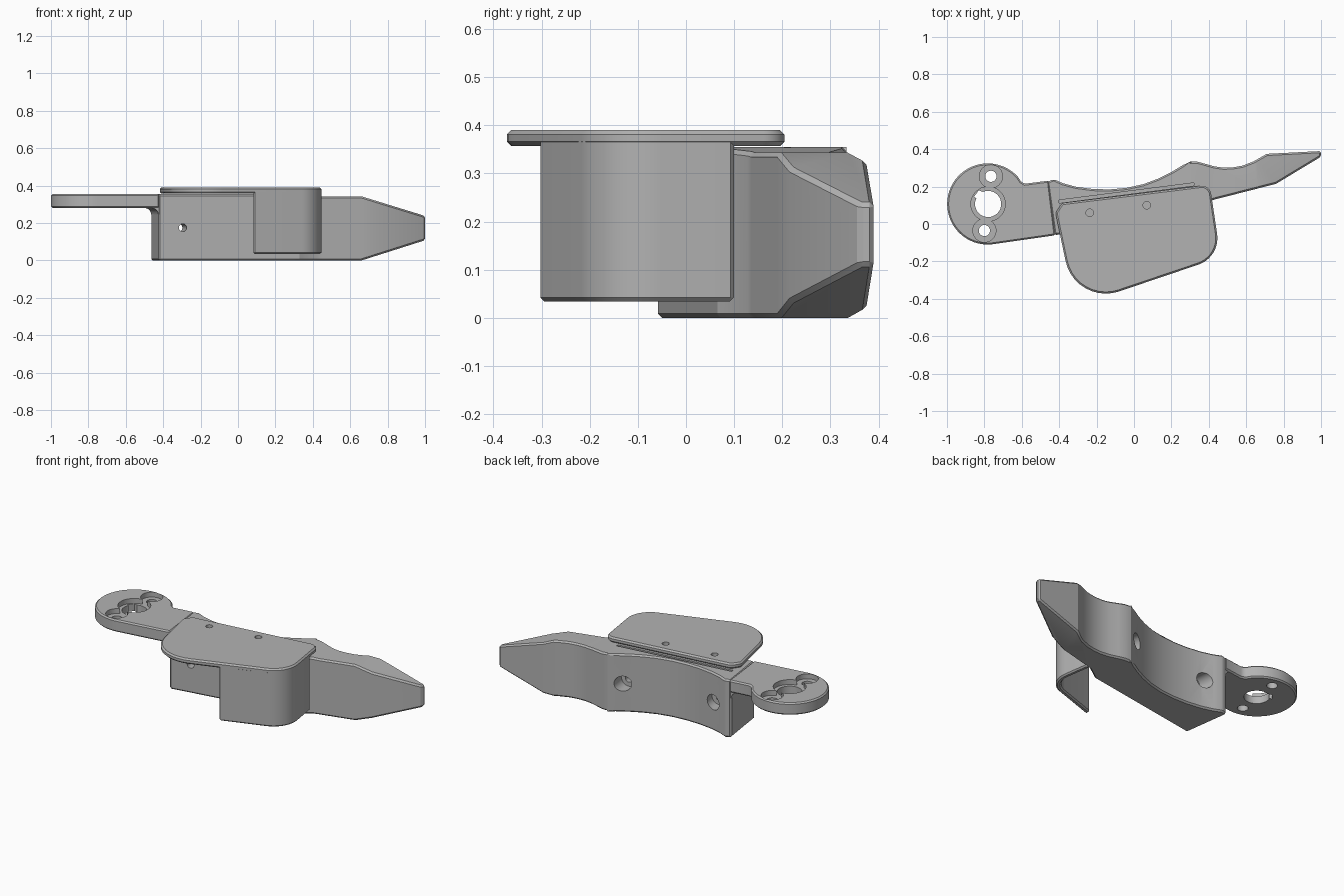
import bpy, bmesh, math
from mathutils import Vector, Matrix

if "Cube" in bpy.data.objects:
    bpy.data.objects.remove(bpy.data.objects["Cube"])

grey = bpy.data.materials.new("plain grey")
grey.use_nodes = True
colour = (0.45, 0.45, 0.45, 1)
grey.diffuse_color = colour
grey.node_tree.nodes["Principled BSDF"].inputs["Base Color"].default_value = colour


def rounded(corners, steps=10):
    """Polygon from (x, y, radius) corners, each replaced by an arc."""
    out = []
    for i, (x, y, r) in enumerate(corners):
        p = Vector((x, y))
        if not r:
            out.append(p)
            continue
        a = (Vector(corners[i - 1][:2]) - p).normalized()
        b = (Vector(corners[(i + 1) % len(corners)][:2]) - p).normalized()
        half = a.angle(b) / 2
        centre = p + (a + b).normalized() * r / math.sin(half)
        start = p + a * r / math.tan(half) - centre
        sweep = start.angle_signed(p + b * r / math.tan(half) - centre)
        for k in range(steps + 1):
            out.append(centre + Matrix.Rotation(-sweep * k / steps, 2) @ start)
    return out


def prism(name, outline, z0, z1, cuts=(), shape=None, bevel=0.0):
    """Extruded outline, optionally sliced in x, reshaped and bevelled."""
    bm = bmesh.new()
    face = bm.faces.new([bm.verts.new((p[0], p[1], z0)) for p in outline])
    top = bmesh.ops.extrude_face_region(bm, geom=[face])["geom"]
    for v in top:
        if isinstance(v, bmesh.types.BMVert):
            v.co.z = z1
    for x in cuts:
        bmesh.ops.bisect_plane(bm, geom=bm.verts[:] + bm.edges[:] + bm.faces[:],
                               plane_co=(x, 0, 0), plane_no=(1, 0, 0))
    if shape:
        for v in bm.verts:
            v.co.z = shape(v.co.x, v.co.z > (z0 + z1) / 2)
    bmesh.ops.recalc_face_normals(bm, faces=bm.faces)
    mesh = bpy.data.meshes.new(name)
    bm.to_mesh(mesh)
    bm.free()
    mesh.materials.append(grey)
    ob = bpy.data.objects.new(name, mesh)
    bpy.context.collection.objects.link(ob)
    if bevel:
        mod = ob.modifiers.new("edge", "BEVEL")
        mod.width = bevel
        mod.segments = 1
        mod.limit_method = "ANGLE"
        mod.angle_limit = math.radians(40)
        apply(ob, mod)
    return ob


def apply(ob, mod):
    bpy.ops.object.select_all(action="DESELECT")
    bpy.context.view_layer.objects.active = ob
    ob.select_set(True)
    bpy.ops.object.modifier_apply(modifier=mod.name)


def circle(x, y, r, n=32):
    return [(x + r * math.cos(math.tau * k / n), y + r * math.sin(math.tau * k / n))
            for k in range(n)]


def cut(ob, cutter):
    cutter.hide_render = True
    mod = ob.modifiers.new("cut", "BOOLEAN")
    mod.operation = "DIFFERENCE"
    mod.solver = "EXACT"
    mod.object = cutter
    apply(ob, mod)
    bpy.data.objects.remove(cutter)


def drill(ob, x, y, r, z0, z1):
    cut(ob, prism("cutter", circle(x, y, r), z0, z1))


def drill_along(ob, start, end, r):
    a, b = Vector(start), Vector(end)
    cutter = prism("cutter", circle(0, 0, r), 0, (b - a).length)
    cutter.matrix_world = Matrix.Translation(a) @ (b - a).to_track_quat("Z", "Y").to_matrix().to_4x4()
    bpy.context.view_layer.update()
    cut(ob, cutter)


# Main arm: curved back, straight front, tapering to a flat tip
TOP, STEP, TIP = 0.355, 0.343, 0.66
arm_outline = [
    (-0.425, -0.06), (0.33, 0.065), (0.42, 0.128), (0.76, 0.215), (1, 0.36), (1, 0.39),
    (0.71, 0.375), (0.64, 0.335), (0.58, 0.312), (0.53, 0.303), (0.48, 0.301),
    (0.43, 0.308), (0.38, 0.322), (0.34, 0.333), (0.3, 0.333), (0.26, 0.314),
    (0.2, 0.278), (0.13, 0.243), (0.05, 0.213), (-0.04, 0.193), (-0.13, 0.185),
    (-0.22, 0.187), (-0.31, 0.199), (-0.38, 0.218), (-0.43, 0.24), (-0.465, 0.225)]


def arm_height(x, upper):
    taper = max(0, (x - TIP) / (1 - TIP))
    if not upper:
        return 0.108 * taper
    slope = min(1, max(0, (x - 0.3) / 0.15))
    return TOP - (TOP - STEP) * slope - 0.105 * taper


arm = prism("arm", arm_outline, 0, TOP, (0.3, 0.45, TIP), arm_height, 0.009)

# Bolt holes through the arm, counterbored from the back
axis = Vector((-0.137, 1, 0)).normalized()
for x, y, depth in ((-0.328, 0.2, 0.07), (0.225, 0.29, 0.07)):
    back = Vector((x, y, 0.175))
    drill_along(arm, back - axis * 0.4, back + axis * 0.1, 0.021)
    drill_along(arm, back - axis * depth, back + axis * 0.1, 0.046)

# Narrow groove beside the cover
cut(arm, prism("cutter", [(-0.4, 0.112), (0.32, 0.205), (0.32, 0.22), (-0.4, 0.128)], 0.325, 0.4))

# Round mounting plate with a neck into the arm
cx, cy, radius = -0.782, 0.107, 0.217
rim = [(cx + radius * math.cos(t), cy + radius * math.sin(t))
       for t in (math.radians(42 + 238 * k / 40) for k in range(41))]
plate = prism("mounting_plate", rim + [(-0.42, -0.06), (-0.455, 0.232), (-0.585, 0.215), (-0.605, 0.228)],
              0.28, TOP, bevel=0.008)
for x, y, hole, recess in ((-0.78, 0.107, 0.07, 0.092), (-0.765, 0.255, 0.03, 0.062),
                           (-0.8, -0.035, 0.03, 0.062)):
    drill(plate, x, y, recess, 0.325, 0.4)
    drill(plate, x, y, hole, 0.2, 0.4)
cut(plate, prism("cutter", [(-0.855, 0.145), (-0.82, 0.125), (-0.79, 0.165), (-0.83, 0.18)], 0.2, 0.4))

# Concave fillet under the plate where it meets the arm
size = 0.035
profile = [(0.01, 0.01), (0.01, -size)] + [
    (-size + size * math.cos(t), -size + size * math.sin(t))
    for t in (math.pi / 2 * k / 6 for k in range(7))] + [(-size, 0.01)]
fillet = prism("plate_fillet", profile, 0, 0.28)
side = Vector((1, 0.137, 0)).normalized()
fillet.matrix_world = Matrix((
    (side.x, 0, axis.x, -0.426), (side.y, 0, axis.y, -0.055), (0, 1, 0, 0.28), (0, 0, 0, 1)))

# Flat cover on top
cover = prism("cover", rounded([(-0.315, -0.44, 0.22), (0.463, -0.177, 0.15), (0.405, 0.21, 0.05),
                                (-0.385, 0.112, 0), (-0.42, 0.06, 0)]), 0.357, 0.39, bevel=0.009)
for x, y in ((-0.237, 0.06), (0.068, 0.1)):
    drill(cover, x, y, 0.02, 0.3, 0.45)
    drill(arm, x, y, 0.02, 0.2, 0.45)

# Curved guard wall hanging from the cover's front corner
guard = prism("guard_wall", rounded([(0.083, -0.305, 0), (0.463, -0.177, 0.15), (0.421, 0.1, 0),
                                     (0.391, 0.097, 0), (0.430, -0.157, 0.12), (0.083, -0.274, 0)]),
              0.034, 0.375, bevel=0.008)

for ob in (arm, plate, fillet, cover, guard):
    bpy.ops.object.select_all(action="DESELECT")
    bpy.context.view_layer.objects.active = ob
    ob.select_set(True)
    bpy.ops.object.shade_smooth_by_angle(angle=math.radians(25))
